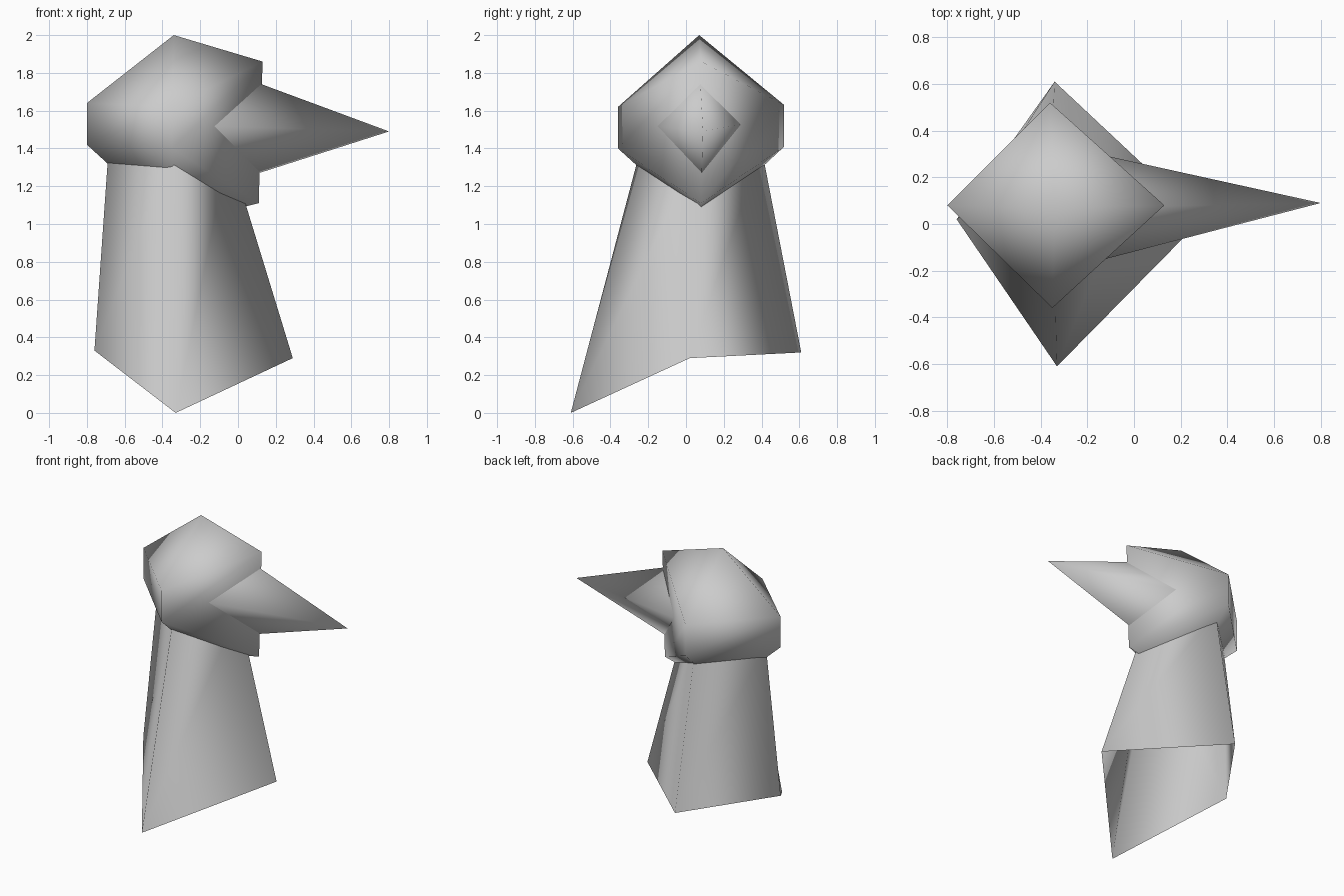
import bpy
import bmesh

cube = bpy.data.objects.get("Cube")
if cube:
    bpy.data.objects.remove(cube, do_unlink=True)

# Single plain grey for the whole figure
grey = bpy.data.materials.new("plain grey")
grey.use_nodes = True
grey.diffuse_color = (0.6, 0.6, 0.6, 1)
grey.node_tree.nodes["Principled BSDF"].inputs["Base Color"].default_value = (0.6, 0.6, 0.6, 1)


def skin(name, rings, first=None, last=None):
    """Join four-cornered rings with quads; first/last are optional closing points."""
    bm = bmesh.new()
    loops = [[bm.verts.new(p) for p in ring] for ring in rings]
    for a, b in zip(loops, loops[1:]):
        for i in range(4):
            j = (i + 1) % 4
            bm.faces.new((a[i], a[j], b[j], b[i]))
    if first:
        tip = bm.verts.new(first)
        for i in range(4):
            bm.faces.new((tip, loops[0][(i + 1) % 4], loops[0][i]))
    if last:
        tip = bm.verts.new(last)
        for i in range(4):
            bm.faces.new((loops[-1][i], loops[-1][(i + 1) % 4], tip))
    mesh = bpy.data.meshes.new(name)
    bm.to_mesh(mesh)
    bm.free()
    mesh.materials.append(grey)
    for face in mesh.polygons:
        face.use_smooth = True
    obj = bpy.data.objects.new(name, mesh)
    bpy.context.collection.objects.link(obj)
    return obj


def diamond(heights):
    """Head ring: front, left, back and right corners at the given heights."""
    corners = ((-0.35, -0.36), (0.13, 0.08), (-0.36, 0.52), (-0.80, 0.08))
    return [(x, y, z) for (x, y), z in zip(corners, heights)]


# Neck: open four-sided tube with a slanted lower rim, top hidden in the head
skin("neck", [
    [(-0.33, -0.61, 0), (0.29, 0.02, 0.29), (-0.34, 0.61, 0.32), (-0.76, 0.02, 0.33)],
    [(-0.34, -0.24, 1.4), (-0.05, 0.08, 1.4), (-0.35, 0.40, 1.4), (-0.685, 0.08, 1.4)],
])

# Head: four-sided ball stretched tall toward the beak
lower = diamond((1.40, 1.11, 1.41, 1.42))
lower[1] = (0.11, 0.08, 1.11)
skin("head", [lower, diamond((1.62, 1.86, 1.63, 1.64))],
     first=(-0.34, 0.08, 1.0), last=(-0.34, 0.07, 2.0))

# Beak: four-sided spike set into the head
skin("beak", [[(-0.2, -0.17, 1.52), (-0.2, 0.08, 1.17), (-0.2, 0.31, 1.53), (-0.2, 0.07, 1.86)]],
     last=(0.80, 0.09, 1.49))
